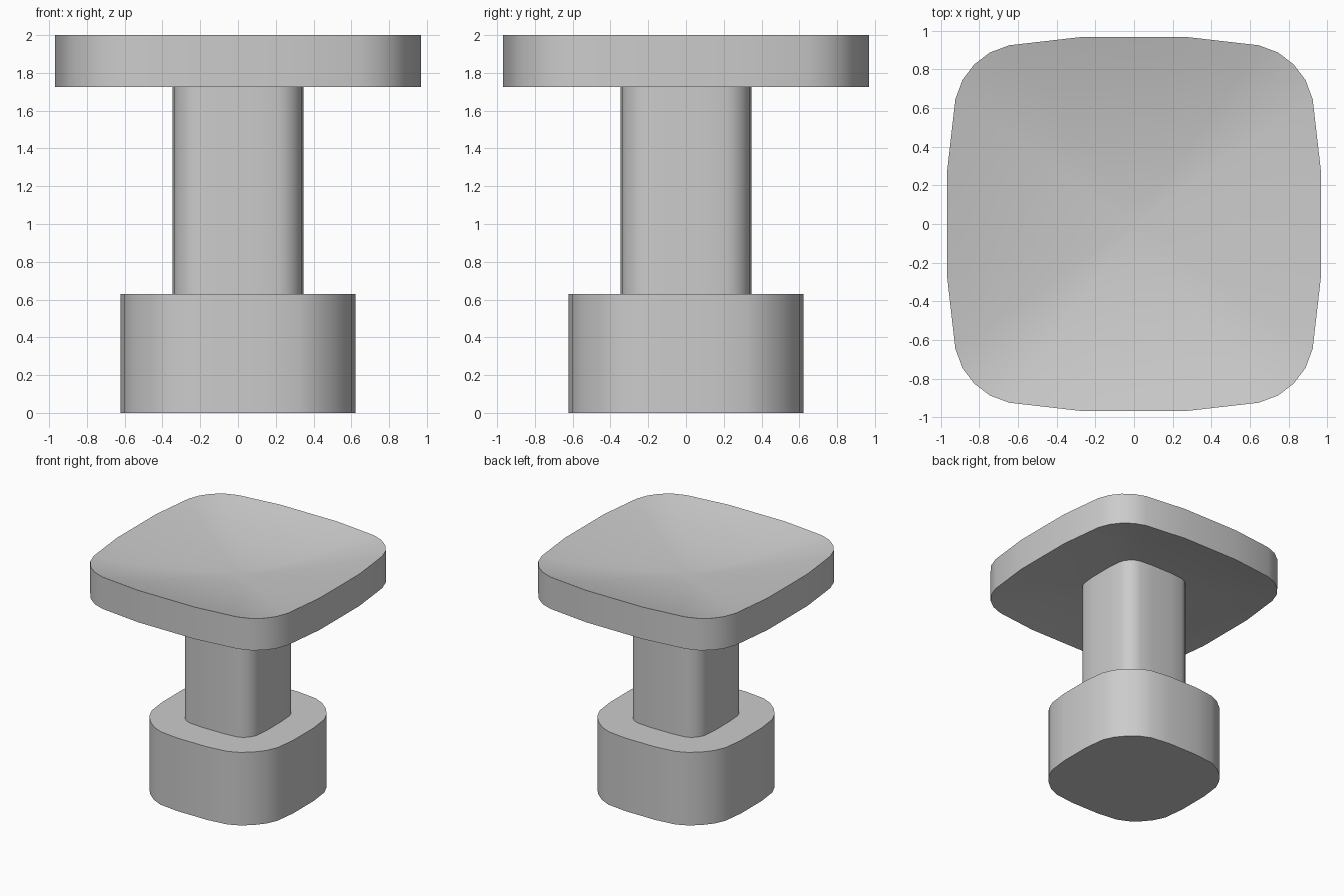
import bpy, bmesh, math

if "Cube" in bpy.data.objects:
    bpy.data.objects.remove(bpy.data.objects["Cube"])


def outline(half_corner):
    """Mirror half a corner over the diagonal, then repeat it four times."""
    corner = half_corner + [(y, x) for x, y in reversed(half_corner[:-1])]
    pts = []
    for k in range(4):
        c, s = round(math.cos(k * math.pi / 2)), round(math.sin(k * math.pi / 2))
        pts += [(c * x - s * y, s * x + c * y) for x, y in corner]
    return pts


# Rounded-square outlines; the last point lies on the diagonal
HEAD = outline([(0.968, 0.27), (0.925, 0.645), (0.888, 0.745), (0.826, 0.826)])
STEM = outline([(0.348, 0.1), (0.338, 0.22), (0.323, 0.263), (0.296, 0.296)])
BASE = outline([(0.622, 0.14), (0.6, 0.32), (0.557, 0.413), (0.492, 0.492)])


def ring(shape, z, s=1.0):
    return [(x * s, y * s, z) for x, y in shape]


def blend(a, b, t, z):
    return [(p[0] + (q[0] - p[0]) * t, p[1] + (q[1] - p[1]) * t, z)
            for p, q in zip(a, b)]


def loft(name, levels, tip_z):
    """Skin the rings in order, flat cap below, pointed fan above."""
    bm = bmesh.new()
    rings = [[bm.verts.new(p) for p in lv] for lv in levels]
    n = len(rings[0])
    for a, b in zip(rings, rings[1:]):
        for i in range(n):
            j = (i + 1) % n
            bm.faces.new((a[i], a[j], b[j], b[i]))
    bm.faces.new(rings[0][::-1])
    tip = bm.verts.new((0, 0, tip_z))
    for i in range(n):
        bm.faces.new((rings[-1][i], rings[-1][(i + 1) % n], tip))
    bmesh.ops.recalc_face_normals(bm, faces=bm.faces)
    me = bpy.data.meshes.new(name)
    bm.to_mesh(me)
    bm.free()
    ob = bpy.data.objects.new(name, me)
    bpy.context.collection.objects.link(ob)
    bpy.ops.object.select_all(action='DESELECT')
    ob.select_set(True)
    bpy.context.view_layer.objects.active = ob
    bpy.ops.object.shade_smooth_by_angle(angle=math.radians(35))
    return ob


DISH, RECESS, CURVE = 0.15, 0.1, 1.8

# Base block and narrow stem
levels = [ring(BASE, 0), ring(BASE, 0.63), ring(STEM, 0.63)]
# Hollowed underside of the head, from the stem out to the rim
for t in (0, 0.2, 0.4, 0.6, 0.8, 1):
    r = 0.36 + 0.64 * t
    levels.append(blend(STEM, HEAD, t, 1.725 + RECESS * (1 - r ** CURVE)))
# Rim and dished top
for r in (1, 0.9, 0.78, 0.65, 0.5, 0.35, 0.2, 0.1):
    levels.append(ring(HEAD, 2.0 - DISH * (1 - r ** CURVE), r))
loft("pedestal_knob", levels, 2.0 - DISH)
